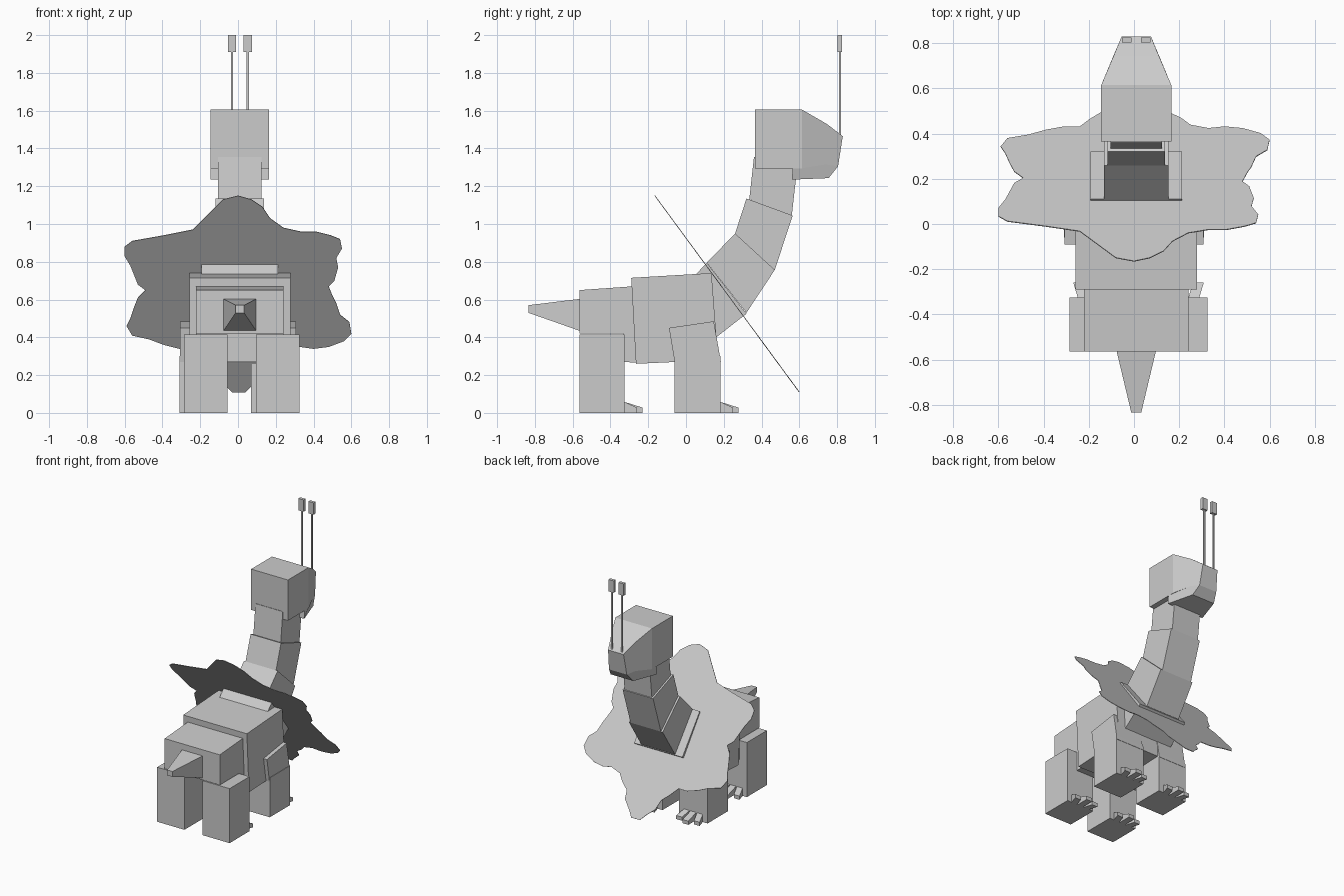
import bpy, bmesh

cube = bpy.data.objects.get("Cube")
if cube:
    bpy.data.objects.remove(cube, do_unlink=True)

GREY = (0.6, 0.6, 0.6, 1)
mat = bpy.data.materials.new("plain grey")
mat.use_nodes = True
mat.diffuse_color = GREY
mat.node_tree.nodes["Principled BSDF"].inputs["Base Color"].default_value = GREY
MID = 0.01


def finish(name, bm):
    bmesh.ops.recalc_face_normals(bm, faces=bm.faces)
    mesh = bpy.data.meshes.new(name)
    bm.to_mesh(mesh)
    bm.free()
    mesh.materials.append(mat)
    obj = bpy.data.objects.new(name, mesh)
    bpy.context.collection.objects.link(obj)
    return obj


def prism(name, profile, half=0.1, x=MID):
    """Side profile of (y, z) or (y, z, half width) widened along x."""
    bm = bmesh.new()
    sides = []
    for s in (-1, 1):
        verts = [bm.verts.new((x + s * (p[2] if len(p) > 2 else half), p[0], p[1]))
                 for p in profile]
        sides.append(verts)
        bm.faces.new(verts)
    a, b = sides
    for i in range(len(a)):
        j = (i + 1) % len(a)
        bm.faces.new((a[i], a[j], b[j], b[i]))
    return finish(name, bm)


def box(name, y0, y1, z0, z1, half, x=MID):
    return prism(name, [(y0, z0), (y1, z0), (y1, z1), (y0, z1)], half, x)


# Trunk
prism("tail", [(-.835, .53, .022), (-.55, .43, .09), (-.55, .605, .09), (-.835, .57, .022)])
prism("rump", [(-.565, .42), (-.33, .42), (-.33, .27), (-.25, .265),
               (-.28, .67), (-.565, .65)], .232)
prism("body", [(-.29, .715), (.135, .74), (.17, .28), (-.265, .26)], .268)
prism("neck_base", [(.04, .72), (.11, .795), (.32, .525), (.16, .4)], .203)

# Neck and head
prism("neck_lower", [(.11, .795), (.26, .95), (.47, .757), (.32, .53)], .142)
prism("neck_middle", [(.26, .95), (.32, 1.135), (.565, 1.045), (.47, .757)], .128)
prism("neck_upper", [(.335, 1.13), (.36, 1.355), (.59, 1.31), (.56, 1.045)], .115)
box("head", .365, .615, 1.295, 1.605, .155)
prism("snout", [(.615, 1.605, .155), (.745, 1.53, .1), (.83, 1.465, .065),
                (.805, 1.305, .075), (.74, 1.315, .103), (.615, 1.295, .155)])
prism("jaw", [(.565, 1.295, .155), (.56, 1.235, .155), (.755, 1.243, .095),
              (.805, 1.305, .075), (.74, 1.315, .103), (.615, 1.297, .152)])

# Antennae
for side, s in (("right", -1), ("left", 1)):
    x = MID + s * .042
    box(side + "_antenna_stalk", .81, .82, 1.44, 1.92, .006, x)
    box(side + "_antenna_tip", .803, .826, 1.91, 2, .022, x)

# Legs with splayed toes
for side, s in (("right", -1), ("left", 1)):
    hind_x, front_x = .02 + s * .19, s * .19
    box(side + "_hind_leg", -.565, -.325, 0, .415, .115, hind_x)
    box(side + "_front_leg", -.06, .183, 0, .3, .12, front_x)
    prism(side + "_front_thigh", [(-.09, .45), (.147, .485), (.185, .27), (-.055, .24)],
          .117, front_x)
    for part, x, y in (("hind", hind_x, -.325), ("front", front_x, .183)):
        for k in (-1, 0, 1):
            reach = .095 - .03 * abs(k)
            toe = prism(f"{side}_{part}_toe_{k + 2}",
                        [(y, 0), (y + reach, 0), (y + reach, .028), (y, .058)],
                        .024, x + k * .055)
            for v in toe.data.vertices:
                v.co.x += k * (v.co.y - y) * .3

# Ruffled petal collar around the neck, in hundredths of (x, z)
OUTLINE = [(0, 115), (7, 113), (13, 109), (17, 103), (24, 98), (33, 96), (41, 96),
           (49, 94), (54, 92), (55, 87), (52, 82), (53, 77), (51, 70), (48, 67),
           (50, 62), (52, 58), (54, 52), (59, 48), (60, 42), (56, 38), (48, 35),
           (40, 34), (33, 35), (25, 33), (21, 29), (15, 25), (14, 20), (8, 15),
           (4, 11), (-3, 11), (-7, 15), (-12, 19), (-14, 25), (-19, 29), (-24, 34),
           (-31, 34), (-39, 36), (-47, 39), (-56, 41), (-59, 46), (-57, 50),
           (-55, 56), (-53, 61), (-49, 65), (-53, 68), (-55, 73), (-57, 78),
           (-60, 83), (-60, 88), (-56, 91), (-39, 94), (-24, 97), (-19, 102),
           (-14, 107), (-8, 113)]
bm = bmesh.new()
bm.faces.new([bm.verts.new((x / 100, .585 - (z / 100 - .13) / 1.36, z / 100))
              for x, z in OUTLINE])
collar = finish("petal_collar", bm)
thick = collar.modifiers.new("thin sheet", "SOLIDIFY")
thick.thickness = .004
thick.offset = 0
